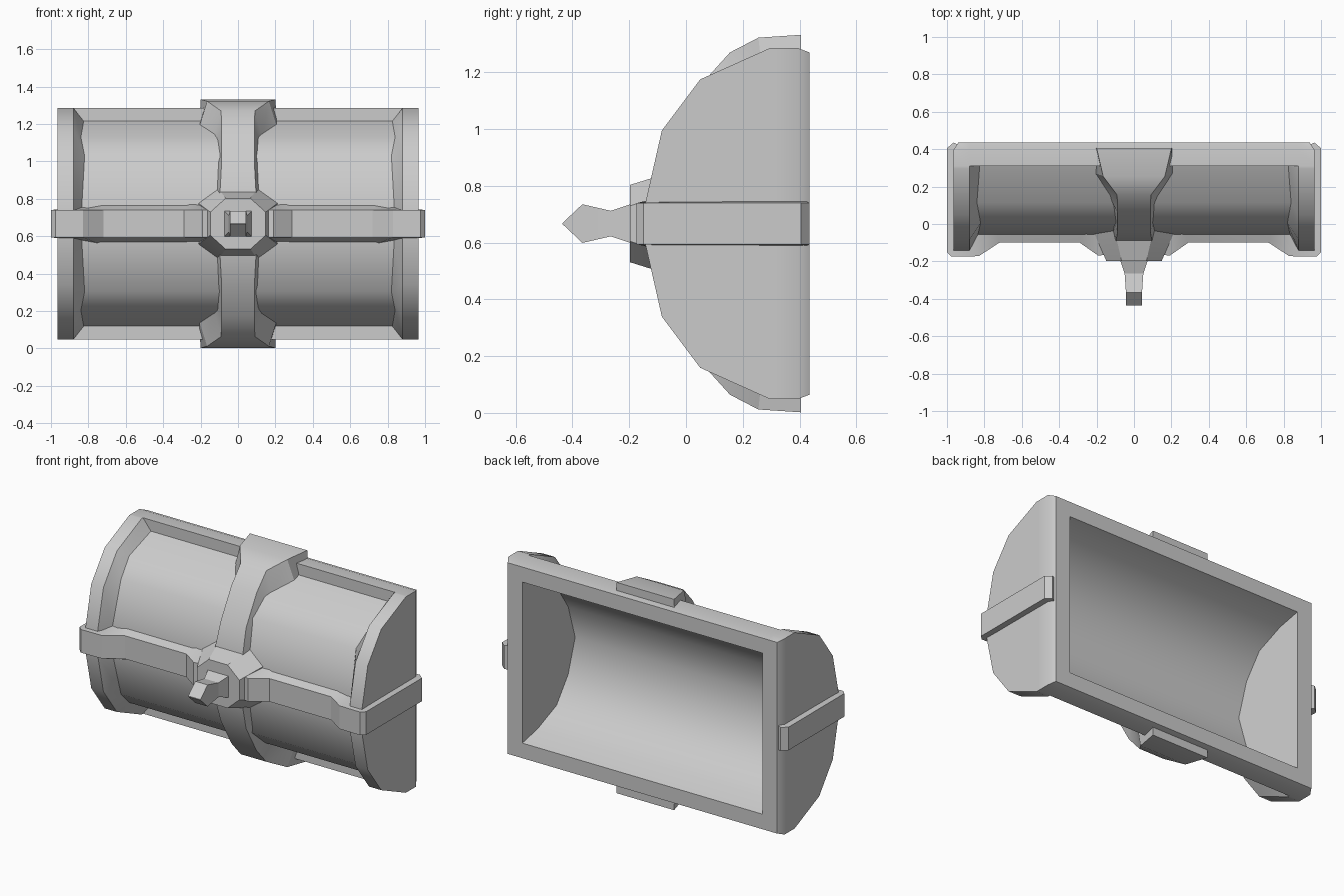
import bpy, bmesh, math

if "Cube" in bpy.data.objects:
    bpy.data.objects.remove(bpy.data.objects["Cube"])

ZC = 0.667  # mirror height


def finish(name, bm, angle=35):
    bmesh.ops.recalc_face_normals(bm, faces=bm.faces)
    me = bpy.data.meshes.new(name)
    bm.to_mesh(me)
    bm.free()
    ob = bpy.data.objects.new(name, me)
    bpy.context.collection.objects.link(ob)
    bpy.ops.object.select_all(action='DESELECT')
    ob.select_set(True)
    bpy.context.view_layer.objects.active = ob
    bpy.ops.object.shade_smooth_by_angle(angle=math.radians(angle))
    return ob


def skin(bm, rings, closed):
    """Join successive rings of points with quads; return the vertex rings."""
    vs = [[bm.verts.new(p) for p in r] for r in rings]
    for a, b in zip(vs, vs[1:]):
        n = len(a)
        for i in range(n if closed else n - 1):
            j = (i + 1) % n
            bm.faces.new((a[i], a[j], b[j], b[i]))
    return vs


def solid(name, rings, angle=35):
    bm = bmesh.new()
    vs = skin(bm, rings, True)
    bm.faces.new(vs[0])
    bm.faces.new(vs[-1])
    return finish(name, bm, angle)


def full(half):
    """Mirror an upper (y, z) profile below the centre height."""
    return half + [(y, 2 * ZC - z) for y, z in reversed(half) if z != ZC]


# Lid shell: raised end ribs, recessed barrel, hollow inside
rib = full([(.435, 1.27), (.395, 1.285), (.31, 1.285), (.295, 1.285),
            (.05, 1.175), (-.085, .995), (-.143, .74)])
barrel = full([(.435, 1.27), (.395, 1.285), (.31, 1.285), (.31, 1.215),
               (.115, 1.13), (.005, 1.03), (-.057, .76)])
cavity = full([(.435, 1.175), (.30, 1.13), (.14, 1.04), (.04, .88), (-.02, ZC)])
inset = [.88, .88, .88, .825, .84, .82, .835]
inset += inset[::-1]
n = len(rib)
bm = bmesh.new()


def end(s):
    return [[(s * (.94 if i in (0, n - 1) else .965), y, z) for i, (y, z) in enumerate(rib)],
            [(s * .88, y, z) for y, z in rib],
            [(s * x, y, z) for x, (y, z) in zip(inset, barrel)]]


outer = skin(bm, end(-1) + end(1)[::-1], False)
for r in (outer[0], outer[-1]):
    bm.faces.new(r[1:-1])
    bm.faces.new((r[0], r[1], r[-2], r[-1]))
inner = skin(bm, [[(s * (.79 + .11 * y), y, z) for y, z in cavity] for s in (-1, 1)], False)
for r in inner:
    # end wall fanned from its deepest point
    for i in list(range(3)) + list(range(5, 8)):
        bm.faces.new((r[4], r[i], r[i + 1]))
    bm.faces.new((r[4], r[0], r[8]))
# flat rim joining the outside to the cavity
for k in (0, -1):
    bm.faces.new([r[k] for r in outer] + [inner[1][k], inner[0][k]])
    bm.faces.new((outer[k][0], outer[k][-1], inner[k][-1], inner[k][0]))
finish("lid_shell", bm, 38)

# Upright strap: face y, z, half width, then base y, z, half width
strap = [(.405, 1.332, .20, .405, 1.21, .205),
         (.255, 1.322, .165, .27, 1.185, .208),
         (.155, 1.27, .09, .15, 1.13, .13),
         (.06, 1.165, .088, .10, 1.105, .11),
         (-.045, .985, .088, .01, 1.01, .106),
         (-.10, .80, .098, -.04, .80, .115)]
strap += [(a, 2 * ZC - b, c, d, 2 * ZC - e, f) for a, b, c, d, e, f in reversed(strap)]
solid("upright_strap", [[(-wb, yb, zb), (-w, y, z), (w, y, z), (wb, yb, zb)]
                        for y, z, w, yb, zb, wb in strap], 30)

# Cross straps: face x, y, then base x, y and base half height
cross = [(.16, -.165, .16, -.035, .10), (.19, -.17, .19, -.035, .105),
         (.29, -.10, .27, -.035, .108), (.72, -.10, .74, -.035, .108),
         (.83, -.172, .84, -.035, .09), (.975, -.175, .92, -.03, .078),
         (1.0, -.15, .94, .0, .078), (1.0, .405, .94, .39, .08),
         (.965, .435, .93, .42, .08)]
for side, s in (("left", -1), ("right", 1)):
    solid("cross_strap_" + side,
          [[(s * xb, yb, ZC - h), (s * x, y, ZC - .073),
            (s * x, y, ZC + .073), (s * xb, yb, ZC + h)] for x, y, xb, yb, h in cross], 25)


# Eight-sided lock boss: y, half width, half height, side edge, top edge
def octagon(y, rx, rz, a, b):
    q = [(rx, a), (b, rz), (-b, rz), (-rx, a)]
    return [(x, y, ZC + z) for x, z in q] + [(x, y, ZC - z) for x, z in q[::-1]]


solid("lock_boss", [octagon(-.03, .218, .188, .115, .105),
                    octagon(-.05, .212, .182, .11, .10),
                    octagon(-.198, .148, .136, .062, .066)], 20)

# Waisted knob with a wedge tip
solid("lock_knob",
      [[(sx * w, y, ZC + sz * h) for sx, sz in ((-1, -1), (1, -1), (1, 1), (-1, 1))]
       for y, w, h in ((-.19, .075, .07), (-.265, .05, .045),
                       (-.365, .043, .068), (-.435, .043, .002))], 10)
